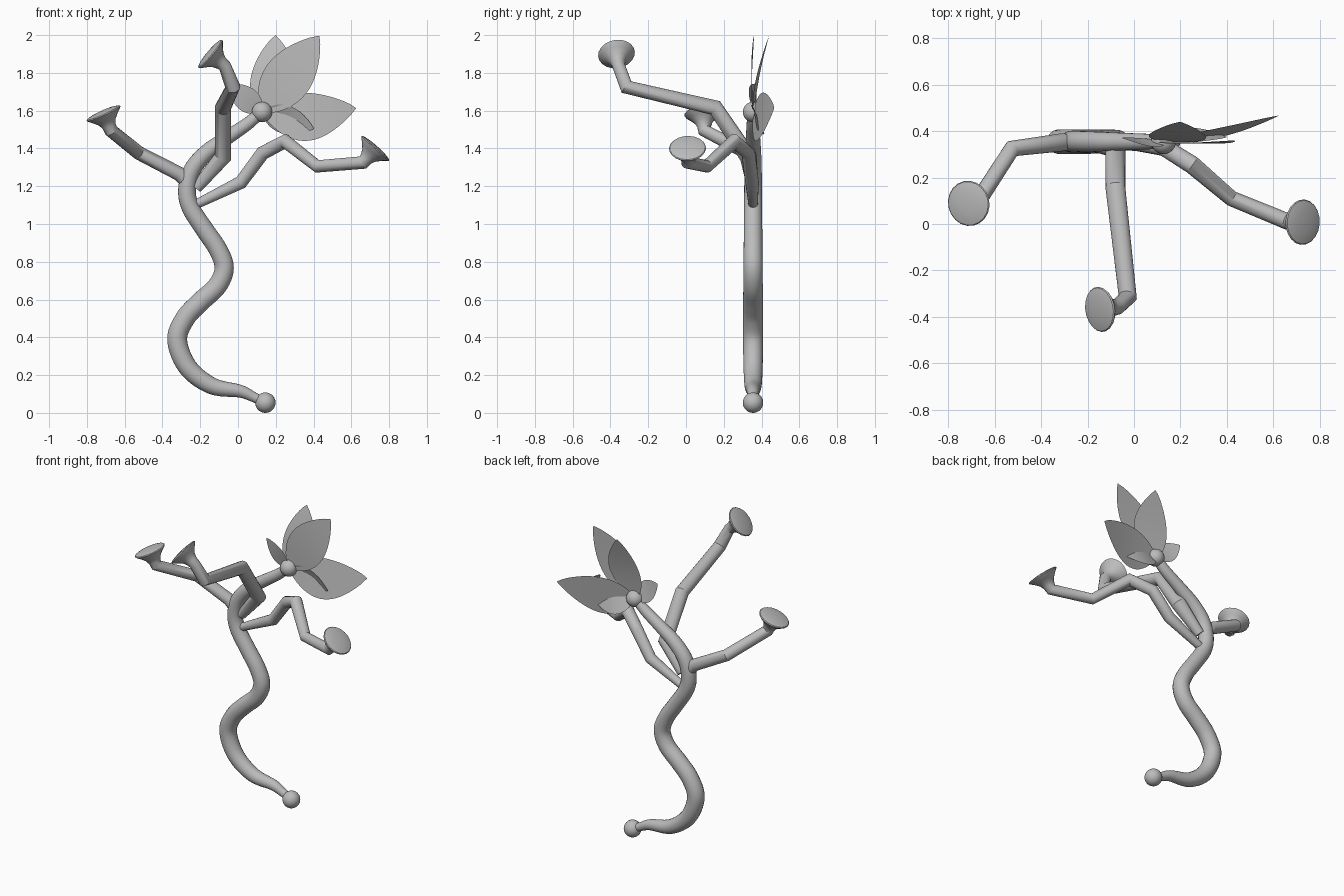
import bpy, bmesh, math
from mathutils import Vector as V

if "Cube" in bpy.data.objects:
    bpy.data.objects.remove(bpy.data.objects["Cube"])

grey = bpy.data.materials.new("plain grey")
grey.diffuse_color = (0.5, 0.5, 0.5, 1)
grey.use_nodes = True
grey.node_tree.nodes["Principled BSDF"].inputs["Base Color"].default_value = grey.diffuse_color


def finish(name, bm, angle=40):
    bmesh.ops.recalc_face_normals(bm, faces=bm.faces[:])
    me = bpy.data.meshes.new(name)
    bm.to_mesh(me)
    bm.free()
    me.materials.append(grey)
    ob = bpy.data.objects.new(name, me)
    bpy.context.collection.objects.link(ob)
    bpy.ops.object.select_all(action='DESELECT')
    ob.select_set(True)
    bpy.context.view_layer.objects.active = ob
    bpy.ops.object.shade_smooth_by_angle(angle=math.radians(angle))
    return ob


def tube(name, path, sides=20, angle=40):
    """Sweep a circle along (point, radius) pairs, mitred at the bends."""
    bm = bmesh.new()
    pts = [V(p) for p, r in path]
    n = len(pts)
    rings, side = [], None
    for i, (p, r) in enumerate(path):
        a = (pts[i] - pts[max(i - 1, 0)]).normalized()
        b = (pts[min(i + 1, n - 1)] - pts[i]).normalized()
        t = (a + b).normalized()
        if side is None:
            side = t.orthogonal()
        side = (side - t * side.dot(t)).normalized()
        up = t.cross(side)
        k = min(1.2, 2 / max((a + b).length, 0.1)) if 0 < i < n - 1 else 1
        rings.append([bm.verts.new(pts[i] + r * k * (side * math.cos(q) + up * math.sin(q)))
                      for q in (2 * math.pi * j / sides for j in range(sides))])
    for lo, hi in zip(rings, rings[1:]):
        for j in range(sides):
            m = (j + 1) % sides
            bm.faces.new((lo[j], lo[m], hi[m], hi[j]))
    bm.faces.new(rings[0])
    bm.faces.new(rings[-1])
    return finish(name, bm, angle)


def smooth_path(pts, steps=6):
    """Catmull-Rom through (x, z, radius) points."""
    q = [V(p) for p in pts]
    q = [2 * q[0] - q[1]] + q + [2 * q[-1] - q[-2]]
    out = []
    for i in range(1, len(q) - 2):
        a, b, c, d = q[i - 1:i + 3]
        for s in range(steps):
            t = s / steps
            out.append(0.5 * (2 * b + (c - a) * t + (2 * a - 5 * b + 4 * c - d) * t * t
                              + (3 * b - a - 3 * c + d) * t ** 3))
    return out + [q[-2]]


def ball(name, loc, r):
    bm = bmesh.new()
    bmesh.ops.create_uvsphere(bm, u_segments=24, v_segments=14, radius=r)
    bmesh.ops.translate(bm, verts=bm.verts[:], vec=V(loc))
    finish(name, bm)


def arm(name, path, rim, normal):
    """Jointed arm ending in a flared bell with a shallow domed mouth."""
    n, c = V(normal).normalized(), V(rim)
    bell = [(-.10, .033), (-.075, .037), (-.05, .048), (-.025, .072), (-.006, .094),
            (0, .098), (.005, .094), (.01, .075), (.014, .04), (.015, .002)]
    tube(name, path + [(c + n * d, r) for d, r in bell], angle=32)


def petal(name, tip, half, bend=0.0, bow=0.0, tilt=0.0, nu=16, nv=8):
    """Thin leaf from the flower heart to the tip."""
    bm = bmesh.new()
    base = V(HEART)
    axis = V(tip) - base
    side = axis.cross(V((0, 1, 0))).normalized()
    rows = []
    for i in range(nu + 1):
        t = i / nu
        w = half * math.sin(math.pi * min(1, t ** 0.85)) ** 0.8 if 0 < i < nu else 0.002
        arch = math.sin(math.pi * t)
        mid = base + axis * t + side * bend * arch + V((0, bow * arch, 0))
        rows.append([bm.verts.new(mid + side * w * s + V((0, tilt * w * s, 0)))
                     for s in (2 * j / nv - 1 for j in range(nv + 1))])
    for a, b in zip(rows, rows[1:]):
        for j in range(nv):
            bm.faces.new((a[j], a[j + 1], b[j + 1], b[j]))
    finish(name, bm, 60)


HEART = (.127, .355, 1.593)

# winding stem
stem = [(.13, .06, .025), (.08, .085, .027), (.01, .115, .034), (-.138, .143, .045),
        (-.265, .24, .051), (-.322, .385, .053), (-.28, .5, .053), (-.2, .587, .053),
        (-.11, .672, .052), (-.073, .767, .051), (-.106, .865, .05), (-.175, .968, .049),
        (-.25, 1.085, .048), (-.27, 1.18, .047), (-.243, 1.286, .046), (-.164, 1.38, .043),
        (-.053, 1.46, .038), (.05, 1.53, .034), (.12, 1.59, .03)]
tube("stem", [((p.x, .355, p.y), p.z) for p in smooth_path(stem)])

# end balls
ball("root_ball", (.145, .355, .054), .054)
ball("flower_heart", HEART, .054)

# three jointed arms
arm("left_arm", [((-.25, .355, 1.19), .03), ((-.31, .352, 1.265), .038),
                 ((-.525, .325, 1.376), .034)], (-.712, .089, 1.585), (-.4, -.1, .9))
arm("front_arm", [((-.22, .355, 1.19), .03), ((-.08, .33, 1.355), .042),
                  ((-.08, .155, 1.615), .04), ((-.027, -.315, 1.725), .034)],
    (-.146, -.368, 1.9), (-.76, -.12, .64))
arm("right_arm", [((-.22, .355, 1.105), .025), ((.015, .35, 1.22), .035),
                  ((.13, .33, 1.375), .036), ((.25, .255, 1.438), .035),
                  ((.42, .11, 1.305), .032)], (.727, .008, 1.4), (.64, -.03, .72))

# five petals
petal("petal_upper_right", (.43, .36, 1.995), .128, bow=-.01)
petal("petal_top", (.2, .44, 1.998), .12, bend=-.03, bow=-.015, tilt=.1)
petal("petal_right", (.624, .467, 1.613), .128, bend=-.035, bow=-.015, tilt=.15)
petal("petal_lower_right", (.40, .375, 1.505), .075, bow=.02, tilt=-.4)
petal("petal_left", (-.05, .37, 1.74), .065, bow=-.01, tilt=.3)
